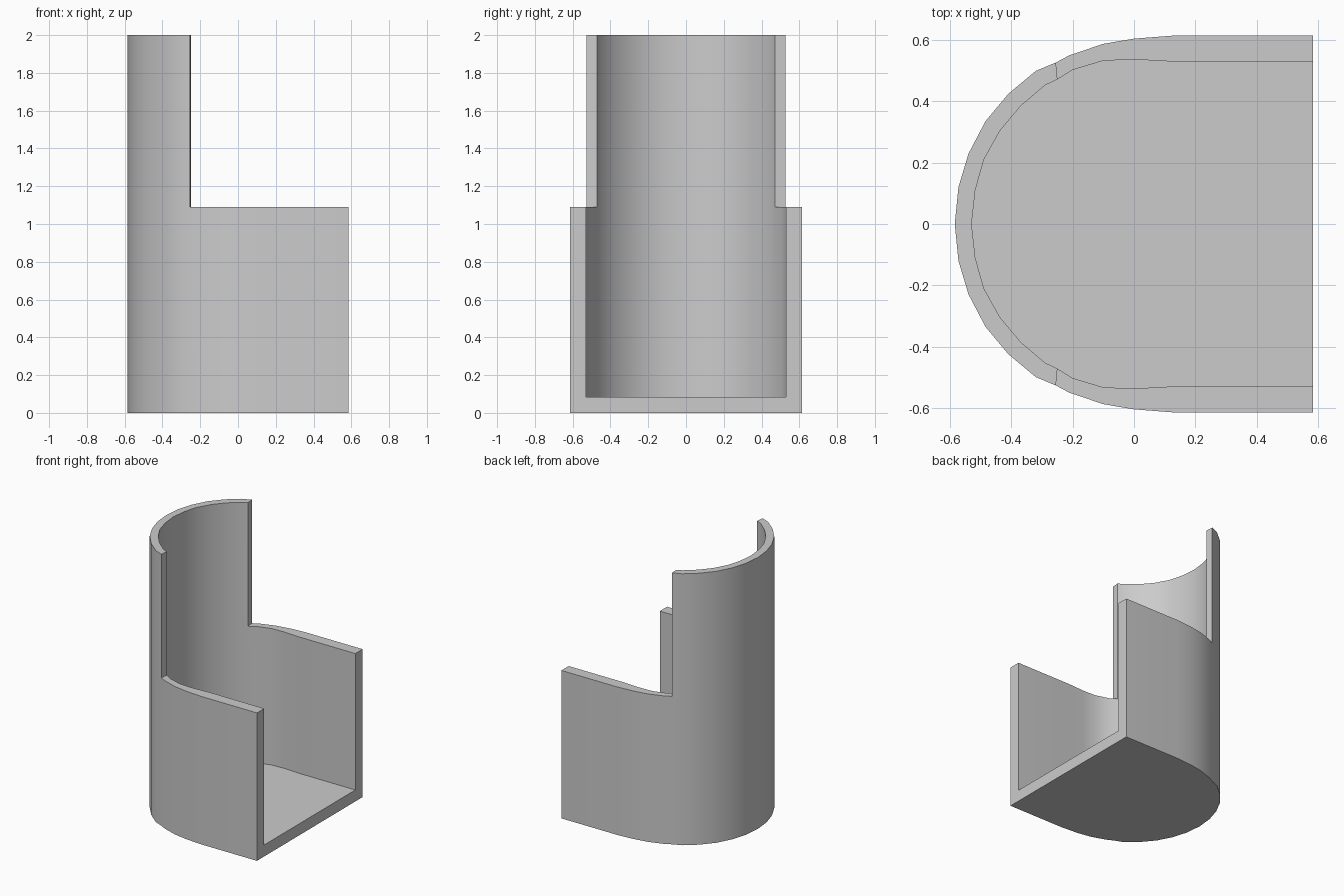
import bpy
import bmesh

FLOOR, LOW, HIGH = 0.085, 1.09, 2.0
CUT = 6  # index of the half-profile station where the wall steps down

# Remove the default cube
cube = bpy.data.objects.get("Cube")
if cube:
    bpy.data.objects.remove(cube, do_unlink=True)

# Half of the U-shaped plan, from the middle of the curve to the open end
outer_half = [(-.585, 0), (-.573, .12), (-.54, .23), (-.485, .335), (-.41, .425),
              (-.32, .5), (-.255, .527), (-.21, .551), (-.1, .588), (0, .605),
              (.13, .615), (.585, .615)]
inner_half = [(-.53, 0), (-.518, .11), (-.49, .21), (-.437, .305), (-.37, .385),
              (-.29, .453), (-.25, .472), (-.2, .503), (-.1, .533), (0, .537),
              (.13, .53), (.585, .53)]


def full_path(half):
    """Mirror the half plan across the x axis."""
    return [(x, -y) for x, y in reversed(half[1:])] + half


outer, inner = full_path(outer_half), full_path(inner_half)
middle = len(outer_half) - 1
first, last = middle - CUT, middle + CUT

bm = bmesh.new()


def ring(path, z):
    return [bm.verts.new((x, y, z)) for x, y in path]


def strip(a, b, start, end):
    """Join two rows of points with quads."""
    for i in range(start, end):
        bm.faces.new((a[i], a[i + 1], b[i + 1], b[i]))


end = len(outer) - 1
out_base, out_low = ring(outer, 0), ring(outer, LOW)
in_floor, in_low = ring(inner, FLOOR), ring(inner, LOW)
out_top = dict(zip(range(first, last + 1), ring(outer[first:last + 1], HIGH)))
in_top = dict(zip(range(first, last + 1), ring(inner[first:last + 1], HIGH)))

# Base underside and inner floor
bm.faces.new(out_base)
bm.faces.new(in_floor)

# Lower wall, and its rim on both sides of the tall part
strip(out_base, out_low, 0, end)
strip(in_floor, in_low, 0, end)
strip(out_low, in_low, 0, first)
strip(out_low, in_low, last, end)

# Tall curved wall with its rim and cut ends
strip(out_low, out_top, first, last)
strip(in_low, in_top, first, last)
strip(out_top, in_top, first, last)
for i in (first, last):
    bm.faces.new((out_low[i], in_low[i], in_top[i], out_top[i]))

# Flat U-shaped face at the open end
bm.faces.new((out_base[0], out_base[end], out_low[end], in_low[end],
              in_floor[end], in_floor[0], in_low[0], out_low[0]))

bmesh.ops.recalc_face_normals(bm, faces=bm.faces)
mesh = bpy.data.meshes.new("curved_holder")
bm.to_mesh(mesh)
bm.free()
holder = bpy.data.objects.new("curved_holder", mesh)
bpy.context.collection.objects.link(holder)

# Plain grey material
grey = bpy.data.materials.new("plain_grey")
grey.use_nodes = True
colour = (0.6, 0.6, 0.6, 1)
grey.diffuse_color = colour
grey.node_tree.nodes["Principled BSDF"].inputs["Base Color"].default_value = colour
mesh.materials.append(grey)

# Smooth curves with crisp edges
bpy.ops.object.select_all(action="DESELECT")
holder.select_set(True)
bpy.context.view_layer.objects.active = holder
bpy.ops.object.shade_smooth_by_angle()
